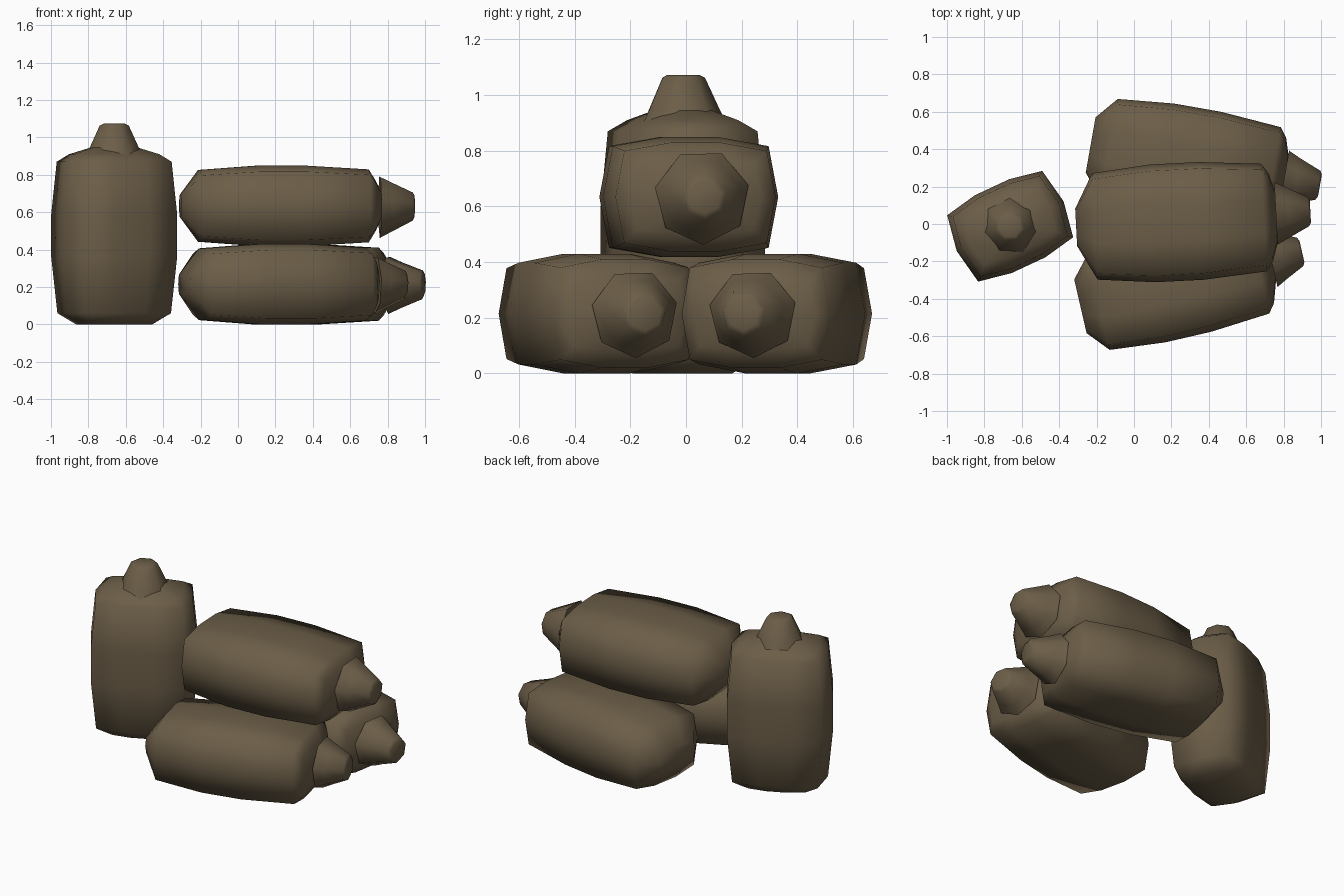
import bpy, bmesh, math
from mathutils import Matrix

if "Cube" in bpy.data.objects:
    bpy.data.objects.remove(bpy.data.objects["Cube"])

burlap = bpy.data.materials.new("brown burlap")
burlap.diffuse_color = (0.15, 0.112, 0.065, 1)
burlap.use_nodes = True
burlap.node_tree.nodes["Principled BSDF"].inputs["Base Color"].default_value = burlap.diffuse_color

# pillow-shaped cross-section
SECTION = [(1, 0), (.89, .85), (.32, 1), (-.32, 1), (-.89, .85),
           (-1, 0), (-.89, -.85), (-.32, -1), (.32, -1), (.89, -.85)]
HEPTAGON = [(math.cos(i * math.tau / 7 + .25), math.sin(i * math.tau / 7 + .25))
            for i in range(7)]


def loft(name, section, rings, matrix):
    """Skin a section through rings of (height, half width, half depth)."""
    bm = bmesh.new()
    loops = [[bm.verts.new((x * w, y * d, t)) for x, y in section]
             for t, w, d in rings]
    n = len(section)
    for a, b in zip(loops, loops[1:]):
        for i in range(n):
            j = (i + 1) % n
            bm.faces.new((a[i], a[j], b[j], b[i]))
    bm.faces.new(loops[0][::-1])
    bm.faces.new(loops[-1])
    bm.transform(matrix)
    bmesh.ops.recalc_face_normals(bm, faces=bm.faces[:])
    mesh = bpy.data.meshes.new(name)
    bm.to_mesh(mesh)
    bm.free()
    mesh.materials.append(burlap)
    ob = bpy.data.objects.new(name, mesh)
    bpy.context.collection.objects.link(ob)
    bpy.ops.object.select_all(action='DESELECT')
    ob.select_set(True)
    bpy.context.view_layer.objects.active = ob
    bpy.ops.object.shade_smooth_by_angle(angle=math.radians(85))


def sack(name, matrix, length, foot, crown, foot_w, foot_d, neck,
         shift=0, wide=1, deep=1):
    """Stuffed body with a tied neck, standing along local z from 0."""
    top = length - crown
    rings = [(0, foot_w, foot_d),
             (foot, .285, .192),
             (length * .38, .315, .215),
             (length * .62, .315, .215),
             (top, .288, .195),
             (top + crown * .5, .235, .135),
             (length, .11, .06)]
    loft(name + "_body", SECTION,
         [(t, w * wide, d * deep) for t, w, d in rings], matrix)
    base, tip, r = neck
    loft(name + "_neck", HEPTAGON, [
        (base, r, r),
        (base + (tip - base) * .35, r * .8, r * .8),
        (tip - .01, .08, .08),
        (tip, .06, .06)], matrix @ Matrix.Translation((shift, 0, 0)))


def lying(x, y, z, angle, length):
    # local length runs along +x, width along y, depth along z
    tip_over = Matrix(((0, 0, 1, 0), (1, 0, 0, 0), (0, 1, 0, 0), (0, 0, 0, 1)))
    return (Matrix.Translation((x, y, z)) @ Matrix.Rotation(math.radians(angle), 4, 'Z')
            @ tip_over @ Matrix.Translation((0, 0, -length / 2)))


# upright sack
sack("upright_sack",
     Matrix.Translation((-.662, -.012, 0)) @ Matrix.Rotation(math.radians(25), 4, 'Z'),
     .95, .06, .08, .19, .13, (.885, 1.073, .165), 0, 1, 1.07)

# three lying sacks, two below and one on top:
# name, centre, turn, length, foot width, neck, neck shift, width factor
LYING = [("front_lower_sack", .225, -.322, .215, 13, 1.05, .16, (1.05, 1.22, .16), .02, .92),
         ("back_lower_sack", .29, .33, .215, -10, 1.06, .16, (1.05, 1.245, .16), 0, .94),
         ("top_sack", .23, .01, .634, 3, 1.08, .1, (1.07, 1.255, .172), .02, 1)]
for name, x, y, z, angle, length, foot_w, neck, shift, wide in LYING:
    sack(name, lying(x, y, z, angle, length), length, .1, .075, foot_w, .06,
         neck, shift, wide)
